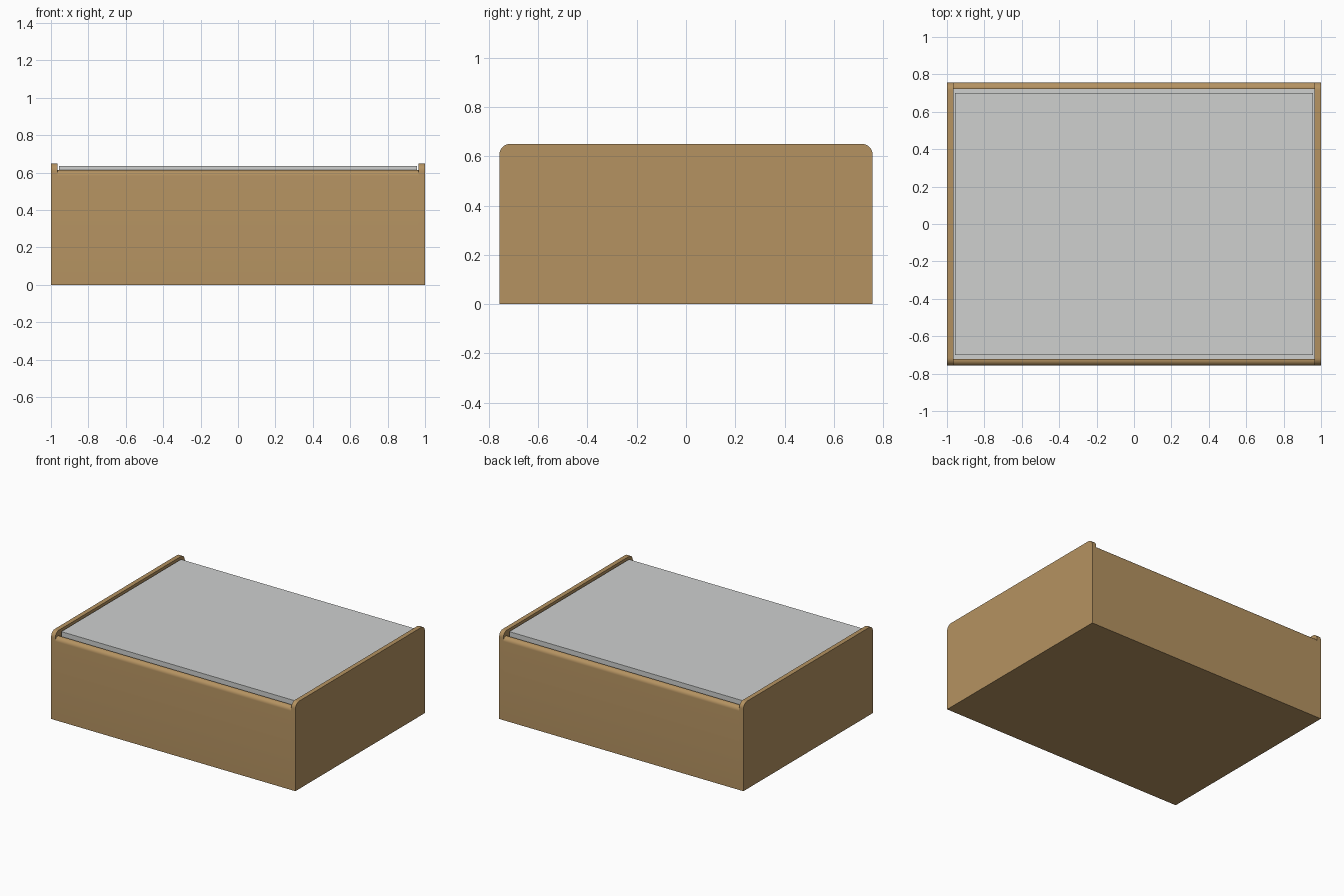
import bpy, math

if "Cube" in bpy.data.objects:
    bpy.data.objects.remove(bpy.data.objects["Cube"])

def material(name, rgb):
    m = bpy.data.materials.new(name)
    m.diffuse_color = (*rgb, 1)
    m.use_nodes = True
    m.node_tree.nodes["Principled BSDF"].inputs["Base Color"].default_value = m.diffuse_color
    return m

WOOD = material("tan wood", (0.46, 0.29, 0.12))
GREY = material("light grey", (0.62, 0.63, 0.625))

def extrude_profile(name, profile, x0, x1, mat):
    """Extrude a closed y-z outline along x."""
    n = len(profile)
    verts = [(x, y, z) for x in (x0, x1) for y, z in profile]
    faces = [tuple(range(n))[::-1], tuple(range(n, 2 * n))]
    faces += [(i, (i + 1) % n, n + (i + 1) % n, n + i) for i in range(n)]
    me = bpy.data.meshes.new(name)
    me.from_pydata(verts, [], faces)
    me.materials.append(mat)
    ob = bpy.data.objects.new(name, me)
    bpy.context.collection.objects.link(ob)
    bpy.ops.object.select_all(action='DESELECT')
    bpy.context.view_layer.objects.active = ob
    ob.select_set(True)
    bpy.ops.object.mode_set(mode='EDIT')
    bpy.ops.mesh.select_all(action='SELECT')
    bpy.ops.mesh.normals_make_consistent(inside=False)
    bpy.ops.object.mode_set(mode='OBJECT')
    bpy.ops.object.shade_smooth_by_angle(angle=math.radians(30))
    return ob

def arc(cy, cz, r, a0, a1, n=8):
    return [(cy + r * math.cos(math.radians(a0 + (a1 - a0) * i / n)),
             cz + r * math.sin(math.radians(a0 + (a1 - a0) * i / n))) for i in range(n + 1)]

def rect(y0, y1, z0, z1):
    return [(y0, z0), (y1, z0), (y1, z1), (y0, z1)]

W, D, H = 1.0, 0.757, 0.65
T = 0.034          # wall thickness
RIM = 0.613        # height of front and back walls
R = 0.042          # corner radius of the side panels

# Side panels with rounded upper corners
side = [(-D, 0), (D, 0)] + arc(D - R, H - R, R, 0, 90) + arc(-D + R, H - R, R, 90, 180)
for label, s in (("left", -1), ("right", 1)):
    extrude_profile(label + "_panel", side, s * W, s * (W - T), WOOD)

# Front and back walls with a rounded outer top edge
r = 0.03
for label, s in (("front", -1), ("back", 1)):
    wall = [(D - T, 0), (D, 0)] + arc(D - r, RIM - r, r, 0, 90) + [(D - T, RIM)]
    extrude_profile(label + "_wall", [(s * y, z) for y, z in wall], -W + T, W - T, WOOD)

# Bottom board
extrude_profile("bottom_board", rect(-D + T, D - T, 0, T), -W + T, W - T, WOOD)

# Grey insert: lower tray and raised top plate
extrude_profile("inner_tray", rect(-D + T, D - T, T, 0.59), -W + T, W - T, GREY)
extrude_profile("top_plate", rect(-0.70, 0.70, 0.59, 0.636), -0.957, 0.957, GREY)
